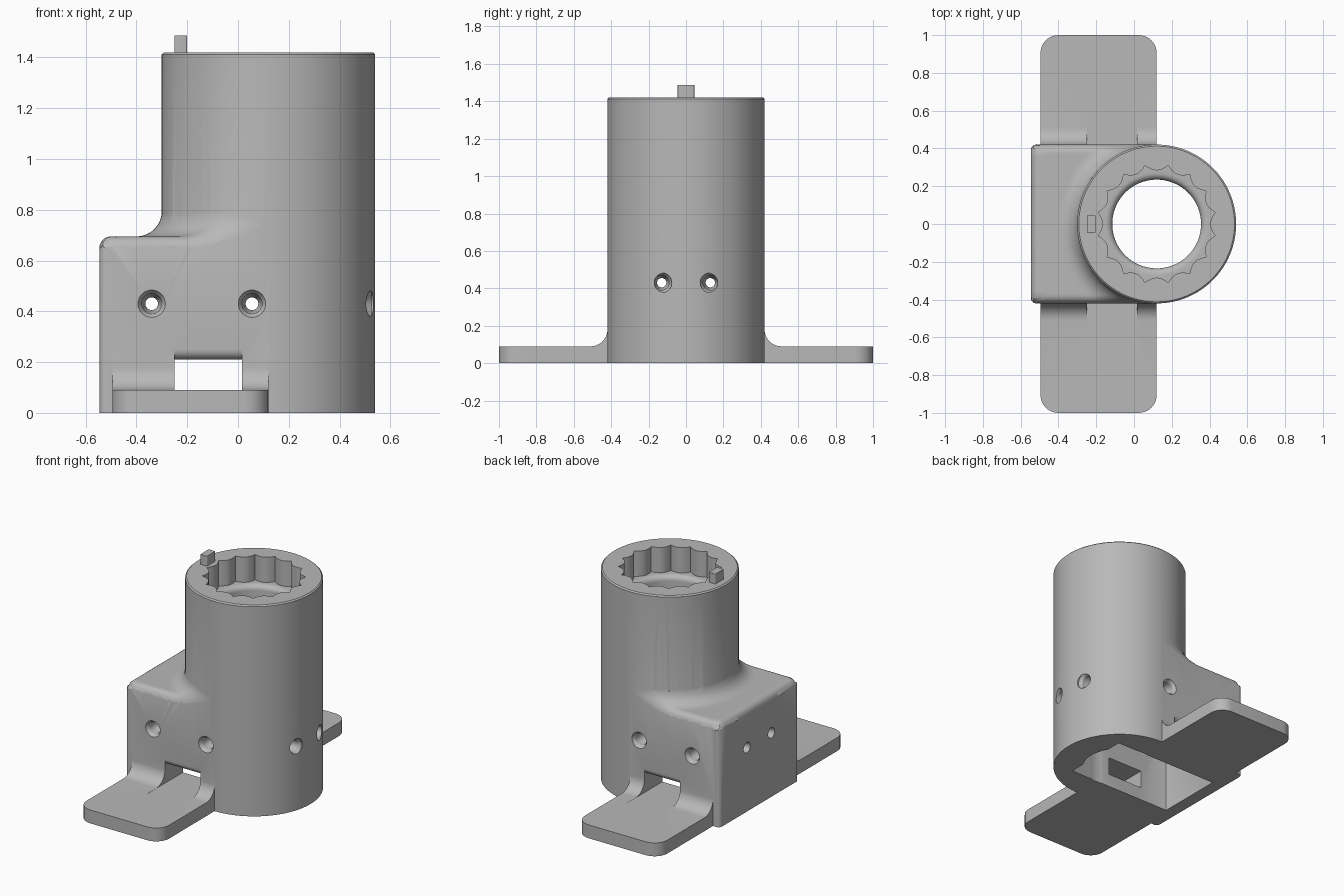
import bpy, bmesh
from math import sin, cos, pi, sqrt, hypot
from mathutils import Matrix, Vector

cube = bpy.data.objects.get("Cube")
if cube:
    bpy.data.objects.remove(cube, do_unlink=True)

grey = bpy.data.materials.new("plain_grey")
grey.use_nodes = True
grey.diffuse_color = (0.48, 0.48, 0.48, 1)
grey.node_tree.nodes["Principled BSDF"].inputs["Base Color"].default_value = grey.diffuse_color

AXIS_X, R, HALF = 0.12, 0.42, 0.42      # tube axis, tube radius, housing half width
LEFT, TOP, DECK = -0.545, 1.42, 0.695   # housing end, tube top, housing top


def finish(name, bm):
    bmesh.ops.recalc_face_normals(bm, faces=bm.faces)
    mesh = bpy.data.meshes.new(name)
    bm.to_mesh(mesh)
    bm.free()
    mesh.materials.append(grey)
    ob = bpy.data.objects.new(name, mesh)
    bpy.context.collection.objects.link(ob)
    return ob


def skin(name, rings):
    """Closed solid through a list of equal rings, capped at both ends."""
    bm = bmesh.new()
    loops = [[bm.verts.new(p) for p in ring] for ring in rings]
    n = len(loops[0])
    for a, b in zip(loops, loops[1:]):
        for i in range(n):
            j = (i + 1) % n
            bm.faces.new((a[i], a[j], b[j], b[i]))
    bm.faces.new(loops[0])
    bm.faces.new(loops[-1])
    return finish(name, bm)


def prism(name, outline, lo, hi, axis="z"):
    place = (lambda a, b, t: (a, b, t)) if axis == "z" else (lambda a, b, t: (t, a, b))
    return skin(name, [[place(a, b, t) for a, b in outline] for t in (lo, hi)])


def lathe(name, profile, origin, direction=(0, 0, 1), seg=32):
    ob = skin(name, [[(r * cos(2 * pi * i / seg), r * sin(2 * pi * i / seg), z)
                      for i in range(seg)] for r, z in profile])
    turn = Vector(direction).to_track_quat("Z", "Y").to_matrix().to_4x4()
    ob.data.transform(Matrix.Translation(origin) @ turn)
    return ob


def rounded_rect(x0, x1, y0, y1, r, steps=8):
    pts = []
    for k, (cx, cy) in enumerate([(x1 - r, y1 - r), (x0 + r, y1 - r),
                                  (x0 + r, y0 + r), (x1 - r, y0 + r)]):
        for i in range(steps + 1):
            a = pi / 2 * (k + i / steps)
            pts.append((cx + r * cos(a), cy + r * sin(a)))
    return pts


def combine(target, other, operation):
    mod = target.modifiers.new("join", "BOOLEAN")
    mod.operation, mod.solver, mod.object = operation, "EXACT", other
    bpy.context.view_layer.objects.active = target
    bpy.ops.object.modifier_apply(modifier=mod.name)
    bpy.data.objects.remove(other, do_unlink=True)


# Housing: rounded top that sweeps up into the tube
def deck_height(x, y, fillet=0.1, edge=0.045):
    d = min(max(hypot(x - AXIS_X, y) - R, 0), fillet)
    h = DECK + fillet - sqrt(fillet ** 2 - (fillet - d) ** 2)
    ex = max(0, edge - (x - LEFT))
    ey = max(0, edge - (HALF - abs(y)))
    return h - edge + sqrt(max(0, edge ** 2 - ex ** 2 - ey ** 2))


bm = bmesh.new()
rays, steps, over = 120, 40, 0.03
grid = []
for i in range(rays + 1):
    a = pi / 2 + pi * i / rays
    c, s = cos(a), sin(a)
    reach = min((HALF + over) / max(abs(s), 1e-6), (AXIS_X - LEFT + over) / max(-c, 1e-6))
    row = []
    for k in range(steps + 1):
        r = 0.40 + (reach - 0.40) * (0.5 - 0.5 * cos(pi * k / steps))
        x, y = AXIS_X + r * c, r * s
        row.append(bm.verts.new((x, y, deck_height(x, y))))
    grid.append(row)
for a, b in zip(grid, grid[1:]):
    for k in range(steps):
        bm.faces.new((a[k], a[k + 1], b[k + 1], b[k]))
made = bmesh.ops.extrude_face_region(bm, geom=bm.faces[:], use_keep_orig=True)["geom"]
for v in made:
    if isinstance(v, bmesh.types.BMVert):
        v.co.z = -0.1
housing = finish("housing", bm)
combine(housing, prism("trim", rounded_rect(LEFT, 0.3, -HALF, HALF, 0.025), 0, 1), "INTERSECT")

# Tube
body = lathe("holder_body", [(R + 0.0005, 0), (R + 0.0005, TOP - 0.008), (R - 0.008, TOP)],
             (AXIS_X, 0, 0), seg=128)
combine(body, housing, "UNION")

# Mounting plate and its root fillets
plate_top, root = 0.09, 0.09
combine(body, prism("mounting_plate", rounded_rect(-0.495, AXIS_X, -1, 1, 0.095), 0, plate_top), "UNION")
for side in (1, -1):
    arc = [(side * (HALF + root - root * cos(a)), plate_top + root - root * sin(a))
           for a in [pi / 2 * i / 10 for i in range(11)]]
    outline = [(side * 0.3, plate_top + root)] + arc + [
        (side * (HALF + root), 0.03), (side * 0.3, 0.03)]
    combine(body, prism("root_fillet", outline, -0.495, AXIS_X, "x"), "UNION")

# Lower cavity, bore with shoulder, scalloped socket
combine(body, prism("cavity", rounded_rect(-0.46, 0.32, -0.23, 0.23, 0.004, 2), -0.1, 0.6), "DIFFERENCE")
ledge = 1.25
shoulder = [(0.235 + 0.035 * (1 - cos(a)), ledge - 0.035 + 0.035 * sin(a))
            for a in [pi / 2 * i / 6 for i in range(7)]]
combine(body, lathe("bore", [(0.235, -0.1)] + shoulder + [(0.27, ledge + 0.02)],
                    (AXIS_X, 0, 0), seg=96), "DIFFERENCE")
lobes, scallop = 16, []
for i in range(lobes * 12):
    a = 2 * pi * i / (lobes * 12)
    r = 0.316 - 0.032 * abs(cos(lobes / 2 * a)) ** 0.8
    scallop.append((AXIS_X + r * cos(a), r * sin(a)))
combine(body, prism("socket", scallop, ledge, TOP + 0.1), "DIFFERENCE")

# Cross slot with a rounded upper lip
half = [(0.6, 0.089), (0.6, 0.25)] + [
    (0.38 + 0.04 * cos(a), 0.25 - 0.04 * sin(a)) for a in [pi / 2 * i / 8 for i in range(9)]]
slot = half + [(-y, z) for y, z in reversed(half)]
combine(body, prism("slot", slot, -0.25, 0.015, "x"), "DIFFERENCE")

# Stepped screw holes
big = [(0.025, -0.3), (0.025, -0.12), (0.036, -0.1), (0.04, -0.02), (0.054, 0), (0.054, 0.04)]
small = [(0.025, -0.2), (0.025, -0.04), (0.035, 0), (0.035, 0.04)]
hole_z = 0.43
for side in (1, -1):
    for x in (-0.34, 0.055):
        combine(body, lathe("screw_hole", big, (x, side * HALF, hole_z), (0, side, 0)), "DIFFERENCE")
    combine(body, lathe("screw_hole", big, (0.525, side * 0.13, hole_z), (1, 0, 0)), "DIFFERENCE")
    combine(body, lathe("screw_hole", small, (LEFT, side * 0.13, hole_z), (-1, 0, 0)), "DIFFERENCE")

# Locating pin on the rim
pin = prism("locating_pin", rounded_rect(-0.25, -0.2, -0.045, 0.045, 0.006, 3), TOP - 0.03, 1.487)
bevel = pin.modifiers.new("soft_edges", "BEVEL")
bevel.width, bevel.segments = 0.008, 2

for ob in (body, pin):
    bpy.ops.object.select_all(action="DESELECT")
    ob.select_set(True)
    bpy.context.view_layer.objects.active = ob
    bpy.ops.object.shade_smooth_by_angle(angle=pi / 6)
